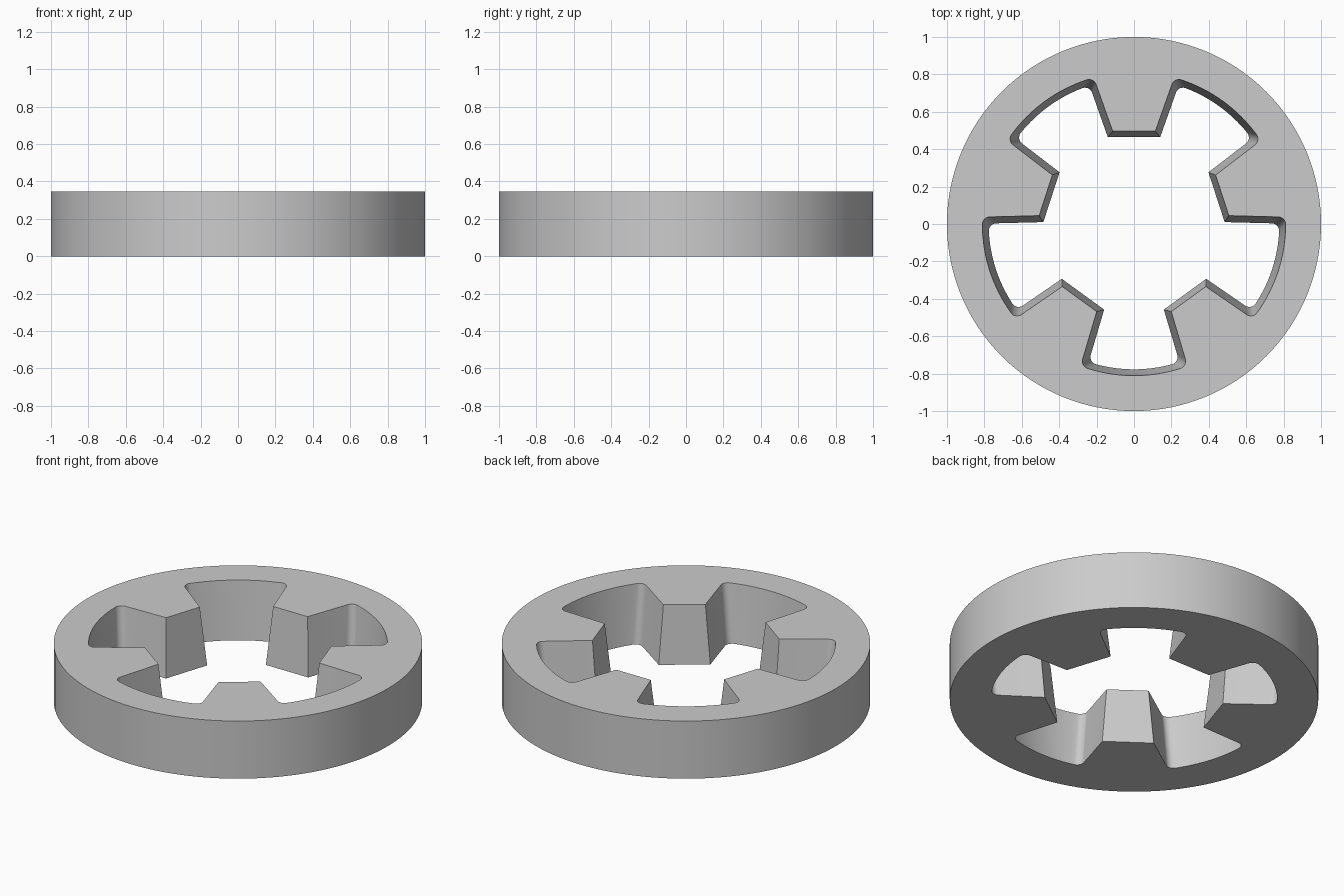
import bpy, bmesh
from math import sin, cos, atan2, pi, radians, sqrt
from mathutils import Vector, Matrix

if "Cube" in bpy.data.objects:
    bpy.data.objects.remove(bpy.data.objects["Cube"])

HEIGHT = 0.345
TEETH = 5
FLARE = radians(19.5)     # slope of the tooth flanks
RIM_STEPS = 128


def polar(r, a):
    return Vector((r * cos(a), r * sin(a)))


def opening(half_width, tip, root, fillet):
    """Closed outline of the toothed hole, one tooth rotated around."""
    corner = Vector((half_width, tip))
    along = Vector((sin(FLARE), cos(FLARE)))
    normal = Vector((cos(FLARE), -sin(FLARE)))
    # Fillet centre: touches the flank and the root circle
    start = corner + normal * fillet
    b = start.dot(along)
    reach = -b + sqrt(b * b - start.length_squared + (root - fillet) ** 2)
    centre = start + along * reach
    a0, a1 = pi - FLARE, atan2(centre.y, centre.x)
    half = [corner]
    half += [centre + polar(fillet, a0 + (a1 - a0) * i / 8) for i in range(9)]
    middle = pi / 2 - pi / TEETH
    half += [polar(root, a1 + (middle - a1) * i / 8) for i in range(1, 9)]
    tooth = [Vector((-p.x, p.y)) for p in reversed(half[:-1])] + half
    points = []
    for k in range(TEETH):
        turn = Matrix.Rotation(-2 * pi * k / TEETH, 2)
        points += [turn @ p for p in tooth]
    return points


def add_loop(bm, points, z):
    verts = [bm.verts.new((p.x, p.y, z)) for p in points]
    edges = [bm.edges.new((v, verts[i - 1])) for i, v in enumerate(verts)]
    return verts, edges


def wall(bm, low, high):
    for i in range(len(low)):
        bm.faces.new((low[i - 1], low[i], high[i], high[i - 1]))


# Toothed ring: straight rim outside, drafted opening inside
bm = bmesh.new()
rim = [polar(1, 2 * pi * i / RIM_STEPS) for i in range(RIM_STEPS)]
rim_low, rim_low_edges = add_loop(bm, rim, 0)
rim_high, rim_high_edges = add_loop(bm, rim, HEIGHT)
hole_low, hole_low_edges = add_loop(bm, opening(0.14, 0.464, 0.777, 0.04), 0)
hole_high, hole_high_edges = add_loop(bm, opening(0.114, 0.496, 0.811, 0.04), HEIGHT)
wall(bm, rim_low, rim_high)
wall(bm, hole_low, hole_high)

# Flat top and bottom around the opening
for edges in (rim_low_edges + hole_low_edges, rim_high_edges + hole_high_edges):
    bmesh.ops.triangle_fill(bm, edges=edges, use_beauty=True)
bmesh.ops.recalc_face_normals(bm, faces=bm.faces)

mesh = bpy.data.meshes.new("toothed_ring")
bm.to_mesh(mesh)
bm.free()
ring = bpy.data.objects.new("toothed_ring", mesh)
bpy.context.collection.objects.link(ring)

grey = bpy.data.materials.new("plain_grey")
grey.use_nodes = True
colour = (0.6, 0.6, 0.6, 1)
grey.diffuse_color = colour
grey.node_tree.nodes["Principled BSDF"].inputs["Base Color"].default_value = colour
mesh.materials.append(grey)

bpy.ops.object.select_all(action="DESELECT")
ring.select_set(True)
bpy.context.view_layer.objects.active = ring
bpy.ops.object.shade_smooth_by_angle(angle=radians(30))
